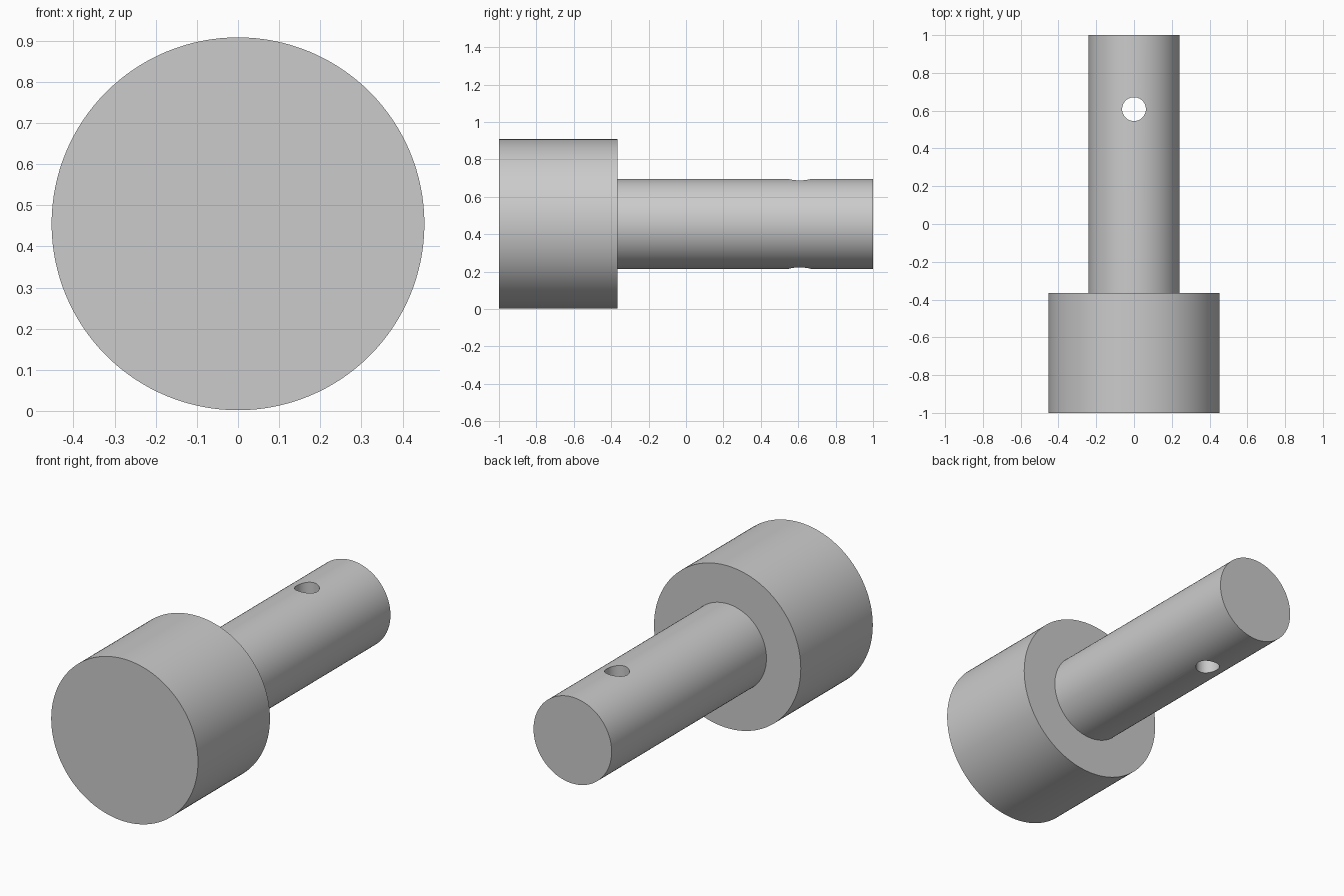
import bpy
import bmesh
import math
from mathutils import Matrix, Vector

AXIS_Z = 0.455
SEGMENTS = 128

default = bpy.data.objects.get("Cube")
if default:
    bpy.data.objects.remove(default, do_unlink=True)

grey = bpy.data.materials.new("plain_grey")
grey.use_nodes = True
colour = (0.6, 0.6, 0.6, 1)
grey.diffuse_color = colour
grey.node_tree.nodes["Principled BSDF"].inputs["Base Color"].default_value = colour


def add_object(name, bm):
    bmesh.ops.recalc_face_normals(bm, faces=bm.faces)
    mesh = bpy.data.meshes.new(name)
    bm.to_mesh(mesh)
    bm.free()
    mesh.materials.append(grey)
    obj = bpy.data.objects.new(name, mesh)
    bpy.context.collection.objects.link(obj)
    return obj


# Stepped pin: a (radius, y) profile spun about the y axis
profile = [(0, -1), (0.453, -1), (0.453, -0.365), (0.241, -0.365), (0.241, 1), (0, 1)]
bm = bmesh.new()
verts = [bm.verts.new((0, y, AXIS_Z + r)) for r, y in profile]
edges = [bm.edges.new(pair) for pair in zip(verts, verts[1:])]
bmesh.ops.spin(bm, geom=verts + edges, cent=(0, 0, AXIS_Z), axis=(0, 1, 0),
               angle=math.tau, steps=SEGMENTS, use_merge=True)
bmesh.ops.remove_doubles(bm, verts=bm.verts, dist=0.0001)
# Merge the end fans into single flat caps
caps = [e for e in bm.edges if any(Vector((v.co.x, v.co.z - AXIS_Z)).length < 0.001
                                   for v in e.verts)]
bmesh.ops.dissolve_edges(bm, edges=caps, use_verts=True)
pin = add_object("stepped_pin", bm)

# Vertical cross hole near the back end
bm = bmesh.new()
bmesh.ops.create_cone(bm, cap_ends=True, segments=64, radius1=0.063, radius2=0.063,
                      depth=1, matrix=Matrix.Translation((0, 0.608, AXIS_Z)))
cutter = add_object("hole_cutter", bm)
cutter.hide_render = True
cutter.hide_set(True)

cut = pin.modifiers.new("cross_hole", 'BOOLEAN')
cut.operation = 'DIFFERENCE'
cut.solver = 'EXACT'
cut.object = cutter

# Apply the cut, then smooth the round walls and keep the rims sharp
bpy.ops.object.select_all(action='DESELECT')
pin.select_set(True)
bpy.context.view_layer.objects.active = pin
bpy.ops.object.modifier_apply(modifier=cut.name)
bpy.data.objects.remove(cutter, do_unlink=True)
bpy.ops.object.shade_smooth_by_angle(angle=math.radians(30))
